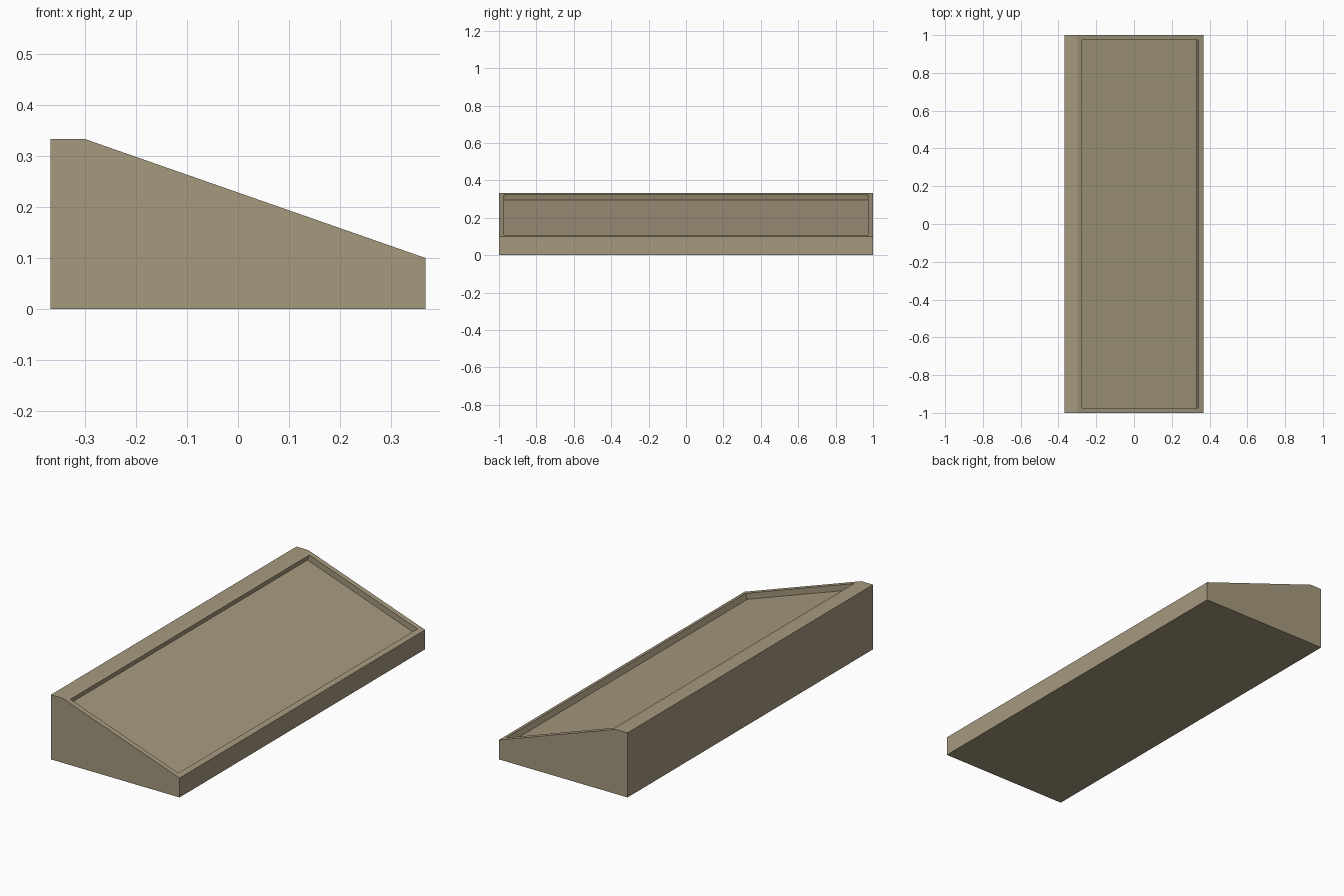
import bpy, bmesh
from mathutils import Vector

if "Cube" in bpy.data.objects:
    bpy.data.objects.remove(bpy.data.objects["Cube"])

mat = bpy.data.materials.new("khaki_tan")
mat.diffuse_color = (0.381, 0.319, 0.209, 1)
mat.use_nodes = True
mat.node_tree.nodes["Principled BSDF"].inputs["Base Color"].default_value = mat.diffuse_color

bm = bmesh.new()

# Wedge profile extruded along y
profile = [(-0.367, 0), (0.367, 0), (0.367, 0.1), (-0.3, 0.333), (-0.367, 0.333)]
side = bm.faces.new([bm.verts.new((x, -1, z)) for x, z in profile])
ext = bmesh.ops.extrude_face_region(bm, geom=[side], use_keep_orig=True)
bmesh.ops.translate(bm, vec=(0, 2, 0),
                    verts=[g for g in ext["geom"] if isinstance(g, bmesh.types.BMVert)])
bmesh.ops.recalc_face_normals(bm, faces=bm.faces)

# Rim around the sloped face, then a square-walled recess
slope = max(bm.faces, key=lambda f: f.normal.dot(Vector((0.33, 0, 0.944))))
bmesh.ops.inset_region(bm, faces=[slope], thickness=0.0267, use_even_offset=True)
normal = slope.normal.copy()
floor = bmesh.ops.extrude_discrete_faces(bm, faces=[slope])["faces"][0]
bmesh.ops.translate(bm, vec=normal * -0.03, verts=floor.verts)
bmesh.ops.recalc_face_normals(bm, faces=bm.faces)

mesh = bpy.data.meshes.new("sloped_tray")
bm.to_mesh(mesh)
bm.free()
mesh.materials.append(mat)
bpy.context.collection.objects.link(bpy.data.objects.new("sloped_tray", mesh))
